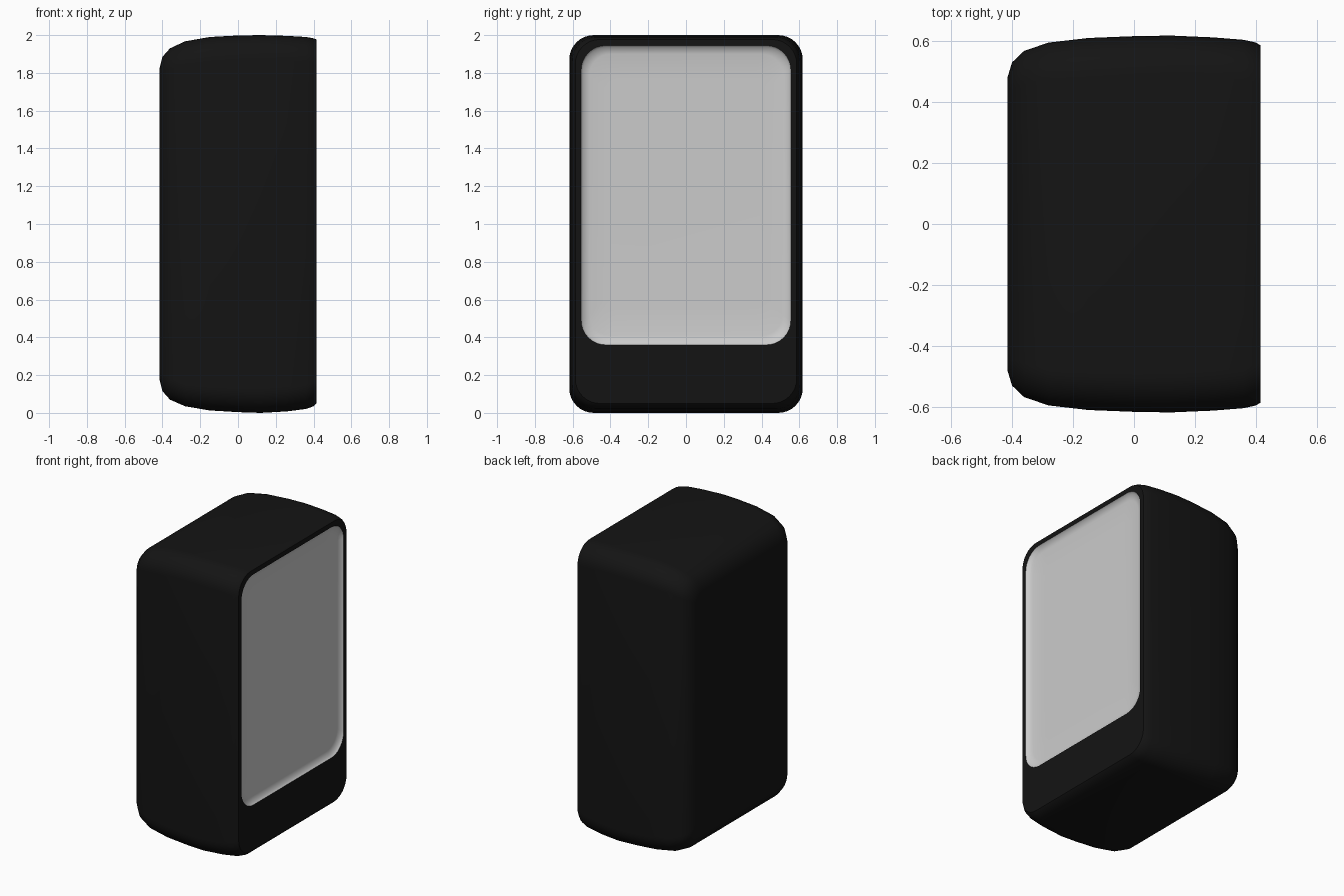
import bpy, math

if "Cube" in bpy.data.objects:
    bpy.data.objects.remove(bpy.data.objects["Cube"])

SEG = 8  # segments per rounded corner


def rounded_rect(x, half_y, z0, z1, r):
    """Rounded rectangle loop in the YZ plane, counter-clockwise seen from +x."""
    centres = [(half_y - r, z1 - r), (r - half_y, z1 - r),
               (r - half_y, z0 + r), (half_y - r, z0 + r)]
    pts = []
    for k, (cy, cz) in enumerate(centres):
        for i in range(SEG + 1):
            a = math.pi / 2 * (k + i / SEG)
            pts.append((x, cy + r * math.cos(a), cz + r * math.sin(a)))
    return pts


def loft(name, sections, cap_start, cap_end, angle):
    """Skin a list of loops and shade the result smooth."""
    n = len(sections[0])
    verts = [p for s in sections for p in s]
    faces = []
    for k in range(len(sections) - 1):
        for i in range(n):
            j = (i + 1) % n
            faces.append((k * n + i, k * n + j, (k + 1) * n + j, (k + 1) * n + i))
    if cap_start:
        faces.append(tuple(reversed(range(n))))
    if cap_end:
        faces.append(tuple(range(len(verts) - n, len(verts))))
    mesh = bpy.data.meshes.new(name)
    mesh.from_pydata(verts, [], faces)
    mesh.update()
    ob = bpy.data.objects.new(name, mesh)
    bpy.context.collection.objects.link(ob)
    bpy.ops.object.select_all(action='DESELECT')
    ob.select_set(True)
    bpy.context.view_layer.objects.active = ob
    bpy.ops.object.shade_smooth_by_angle(angle=math.radians(angle))
    return ob


# Shared edge where the casing rim meets the recessed panel
opening = rounded_rect(0.415, 0.555, 0.36, 1.945, 0.13)

# Casing: bulging sections from back to front, then the flat front rim
# (x, half width, bottom, top, corner radius)
profile = [
    (-0.415, 0.48, 0.175, 1.825, 0.07),
    (-0.400, 0.53, 0.115, 1.885, 0.09),
    (-0.360, 0.568, 0.07, 1.93, 0.11),
    (-0.280, 0.595, 0.035, 1.967, 0.12),
    (-0.150, 0.61, 0.013, 1.99, 0.13),
    (0.000, 0.616, 0.004, 1.998, 0.13),
    (0.120, 0.618, 0.0, 2.0, 0.13),
    (0.260, 0.612, 0.008, 1.996, 0.13),
    (0.360, 0.604, 0.021, 1.99, 0.13),
    (0.400, 0.595, 0.035, 1.983, 0.13),
    (0.415, 0.586, 0.05, 1.977, 0.13),
]
casing = loft("casing", [rounded_rect(*p) for p in profile] + [opening],
              True, False, 40)
black = bpy.data.materials.new("black_plastic")
black.diffuse_color = (0.007, 0.007, 0.007, 1)
black.use_nodes = True
black.node_tree.nodes["Principled BSDF"].inputs["Base Color"].default_value = black.diffuse_color
casing.data.materials.append(black)

# Front panel: slightly sunken with softly dished edges
front_panel = loft("front_panel", [
    opening,
    rounded_rect(0.400, 0.545, 0.37, 1.935, 0.125),
    rounded_rect(0.393, 0.51, 0.41, 1.90, 0.11),
    rounded_rect(0.390, 0.42, 0.56, 1.77, 0.06),
], False, True, 80)
